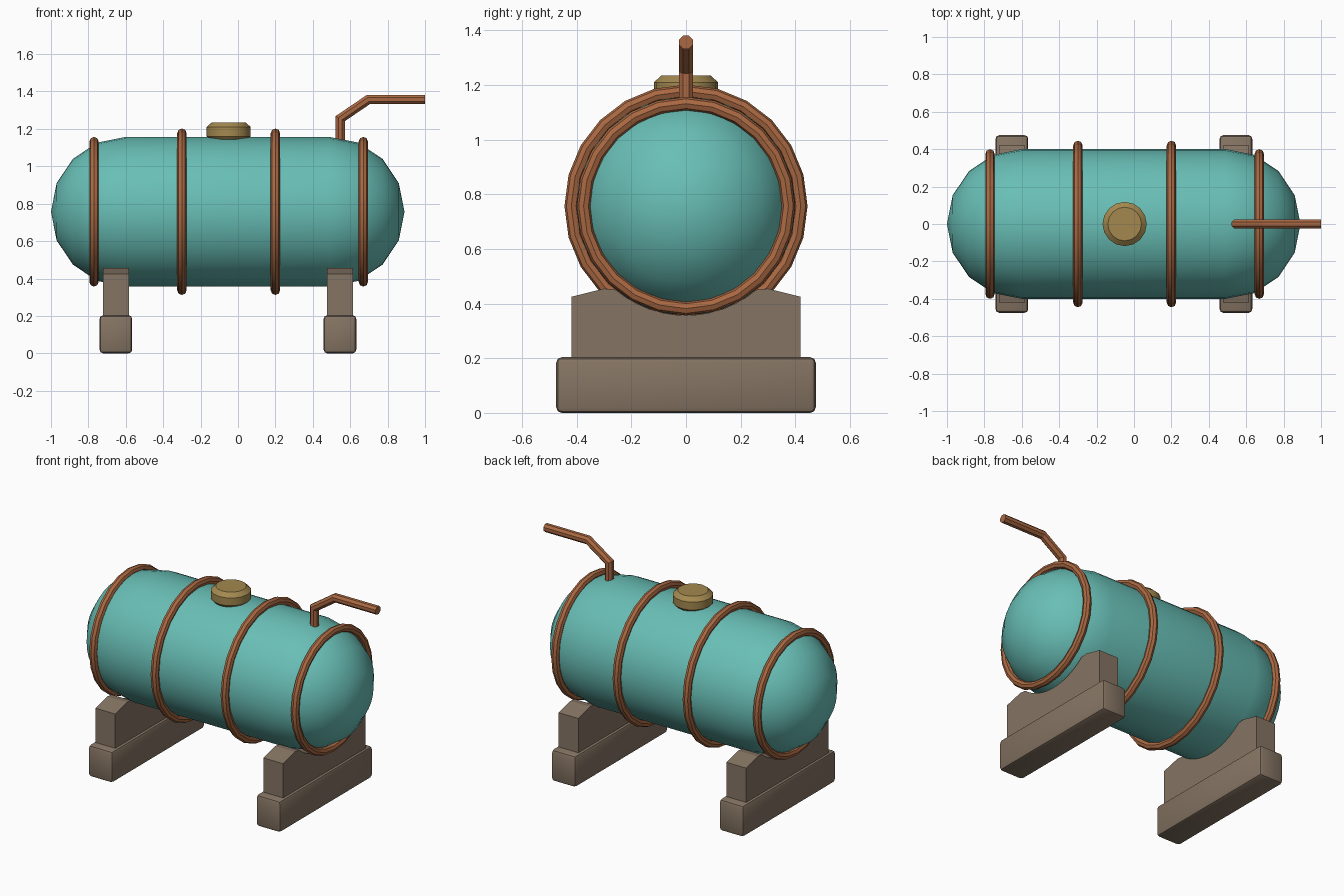
import bpy, bmesh, math
from mathutils import Matrix, Vector

cube = bpy.data.objects.get("Cube")
if cube:
    bpy.data.objects.remove(cube, do_unlink=True)

AXIS_Z = 0.757   # height of the tank axis
RADIUS = 0.40
TO_X = Matrix.Rotation(math.pi / 2, 4, 'Y')


def material(name, rgb):
    m = bpy.data.materials.new(name)
    m.use_nodes = True
    m.diffuse_color = (*rgb, 1)
    bsdf = m.node_tree.nodes["Principled BSDF"]
    bsdf.inputs["Base Color"].default_value = (*rgb, 1)
    bsdf.inputs["Roughness"].default_value = 0.7
    return m


TEAL = material("teal paint", (0.14, 0.52, 0.47))
COPPER = material("copper", (0.40, 0.14, 0.055))
BRASS = material("brass", (0.37, 0.25, 0.08))
WOOD = material("weathered wood", (0.235, 0.175, 0.125))


def finish(name, bm, mat, smooth=None):
    bmesh.ops.recalc_face_normals(bm, faces=bm.faces)
    me = bpy.data.meshes.new(name)
    bm.to_mesh(me)
    bm.free()
    me.materials.append(mat)
    ob = bpy.data.objects.new(name, me)
    bpy.context.collection.objects.link(ob)
    if smooth:
        bpy.ops.object.select_all(action='DESELECT')
        ob.select_set(True)
        bpy.context.view_layer.objects.active = ob
        bpy.ops.object.shade_smooth_by_angle(angle=math.radians(smooth))
    return ob


def lathe(name, profile, sides, mat, matrix, smooth, closed=False):
    """Turn (radius, height) points around z, then place with matrix."""
    bm = bmesh.new()
    vs = [bm.verts.new((r, 0, h)) for r, h in profile]
    pairs = list(zip(vs, vs[1:])) + ([(vs[-1], vs[0])] if closed else [])
    edges = [bm.edges.new(p) for p in pairs]
    bmesh.ops.spin(bm, geom=vs + edges, axis=(0, 0, 1), cent=(0, 0, 0),
                   angle=2 * math.pi, steps=sides, use_merge=True)
    bmesh.ops.remove_doubles(bm, verts=bm.verts, dist=0.0005)
    bm.transform(matrix)
    return finish(name, bm, mat, smooth)


# Tank with domed ends
dome = [(RADIUS * math.cos(a), RADIUS * math.sin(a))
        for a in (math.pi / 8 * i for i in range(5))]
left, right = -0.60, 0.49
shell = [(r, left - h) for r, h in reversed(dome)] + [(r, right + h) for r, h in dome]
lathe("tank", shell, 32, TEAL, Matrix.Translation((0, 0, AXIS_Z)) @ TO_X, 40)

# Copper hoops
for i, (x, major) in enumerate([(-0.77, 0.375), (-0.30, 0.42), (0.20, 0.42), (0.67, 0.375)]):
    ring = [(major + 0.025 * math.cos(a), 0.025 * math.sin(a))
            for a in (math.pi / 4 * k for k in range(8))]
    lathe(f"hoop_{i + 1}", ring, 24, COPPER,
          Matrix.Translation((x, 0, AXIS_Z)) @ TO_X, 30, closed=True)

# Filler cap
lathe("filler_cap", [(0, 1.12), (0.095, 1.135), (0.118, 1.16), (0.118, 1.21),
                     (0.09, 1.235), (0, 1.235)], 16, BRASS,
      Matrix.Translation((-0.05, 0, 0)), 30)


# Bent outlet pipe: an octagon mitred at each bend
def pipe(name, path, radius, mat, sides=8):
    pts = [Vector(p) for p in path]
    bm = bmesh.new()
    rings = []
    for i, p in enumerate(pts):
        d0 = (p - pts[i - 1]).normalized() if i else (pts[1] - p).normalized()
        d1 = (pts[i + 1] - p).normalized() if i < len(pts) - 1 else d0
        tangent = (d0 + d1).normalized()
        side = Vector((0, 1, 0))
        up = side.cross(tangent) / tangent.dot(d0)
        angles = [2 * math.pi * (k + 0.5) / sides for k in range(sides)]
        rings.append([bm.verts.new(p + radius * (math.cos(a) * side + math.sin(a) * up))
                      for a in angles])
    for a, b in zip(rings, rings[1:]):
        for k in range(sides):
            j = (k + 1) % sides
            bm.faces.new((a[k], a[j], b[j], b[k]))
    bm.faces.new(rings[0])
    bm.faces.new(rings[-1])
    return finish(name, bm, mat)


pipe("outlet_pipe", [(0.547, 0, 1.08), (0.547, 0, 1.255), (0.697, 0, 1.357), (1.0, 0, 1.357)],
     0.027, COPPER)

# Two wooden supports: a bevelled sill and a saddle cut to the tank
for side, x in (("right", -0.653), ("left", 0.545)):
    bm = bmesh.new()
    bmesh.ops.create_cube(bm, size=1, matrix=Matrix.Translation((x, 0, 0.102))
                          @ Matrix.Diagonal((0.175, 0.95, 0.204, 1)))
    bmesh.ops.bevel(bm, geom=bm.edges[:], offset=0.02, segments=2,
                    profile=0.5, affect='EDGES')
    finish(f"{side}_sill", bm, WOOD, 30)

    arc = [(RADIUS * math.sin(a), AXIS_Z - RADIUS * math.cos(a))
           for a in (math.radians(40) * k / 6 for k in range(-6, 7))]
    outline = [(-0.42, 0.19), (-0.42, 0.425), (-0.30, 0.455), *arc,
               (0.30, 0.455), (0.42, 0.425), (0.42, 0.19)]
    bm = bmesh.new()
    face = bm.faces.new([bm.verts.new((x - 0.07, y, z)) for y, z in outline])
    out = bmesh.ops.extrude_face_region(bm, geom=[face])
    moved = [v for v in out["geom"] if isinstance(v, bmesh.types.BMVert)]
    bmesh.ops.translate(bm, verts=moved, vec=(0.14, 0, 0))
    finish(f"{side}_saddle", bm, WOOD)
